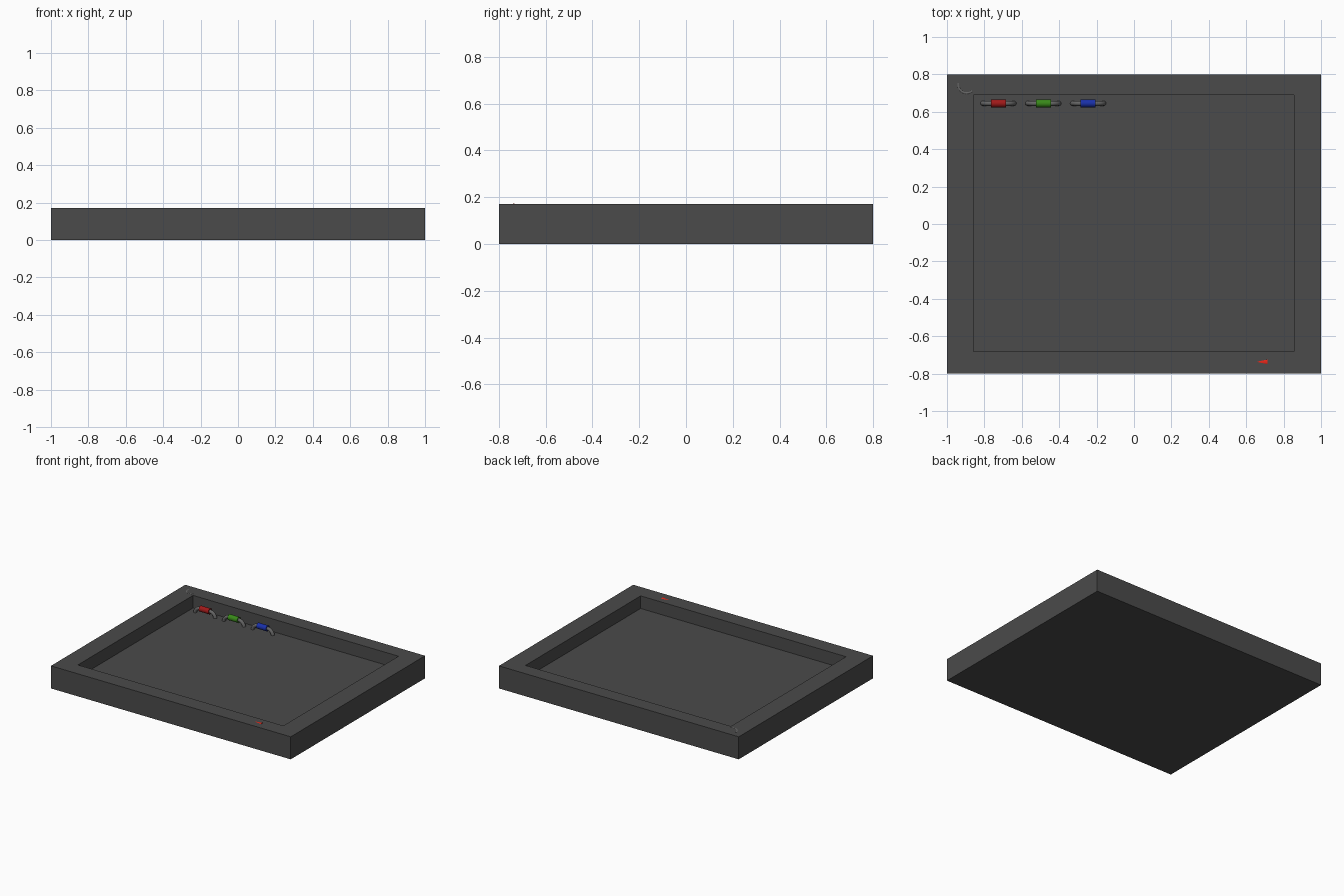
import bpy, bmesh, math
from mathutils import Matrix, Vector

if "Cube" in bpy.data.objects:
    bpy.data.objects.remove(bpy.data.objects["Cube"])

TOP, FLOOR = 0.17, 0.075


def material(name, rgb):
    m = bpy.data.materials.new(name)
    m.diffuse_color = (*rgb, 1)
    m.use_nodes = True
    m.node_tree.nodes["Principled BSDF"].inputs["Base Color"].default_value = m.diffuse_color
    return m


DARK = material("dark_grey", (0.07, 0.07, 0.07))
METAL = material("metal", (0.13, 0.13, 0.13))
RED = material("red", (0.35, 0.01, 0.01))
GREEN = material("green", (0.04, 0.25, 0.01))
BLUE = material("blue", (0.01, 0.03, 0.4))
BRIGHT_RED = material("bright_red", (0.8, 0.02, 0.01))


def finish(bm, name, mat):
    me = bpy.data.meshes.new(name)
    bmesh.ops.recalc_face_normals(bm, faces=bm.faces)
    bm.to_mesh(me)
    bm.free()
    ob = bpy.data.objects.new(name, me)
    me.materials.append(mat)
    bpy.context.collection.objects.link(ob)
    return ob


def smooth(ob):
    bpy.ops.object.select_all(action='DESELECT')
    ob.select_set(True)
    bpy.context.view_layer.objects.active = ob
    bpy.ops.object.shade_smooth_by_angle(angle=math.radians(40))


def tube(name, pts, radius, mat, sides=12):
    # round rod swept along a planar path
    bm = bmesh.new()
    pts = [Vector(p) for p in pts]
    rings = []
    for i, p in enumerate(pts):
        d = pts[min(i + 1, len(pts) - 1)] - pts[max(i - 1, 0)]
        rot = d.to_track_quat('Z', 'Y')
        rings.append([bm.verts.new(p + rot @ Vector((
            radius * math.cos(2 * math.pi * k / sides),
            radius * math.sin(2 * math.pi * k / sides), 0))) for k in range(sides)])
    for a, b in zip(rings, rings[1:]):
        for k in range(sides):
            n = (k + 1) % sides
            bm.faces.new((a[k], a[n], b[n], b[k]))
    bm.faces.new(rings[0])
    bm.faces.new(rings[-1])
    ob = finish(bm, name, mat)
    smooth(ob)
    return ob


# tray: outer box with a recessed floor
bm = bmesh.new()


def loop(x0, x1, y0, y1, z):
    return [bm.verts.new(c) for c in ((x0, y0, z), (x1, y0, z), (x1, y1, z), (x0, y1, z))]


loops = [loop(-1, 1, -0.8, 0.8, 0), loop(-1, 1, -0.8, 0.8, TOP),
         loop(-0.858, 0.856, -0.682, 0.69, TOP), loop(-0.858, 0.856, -0.682, 0.69, FLOOR)]
for a, b in zip(loops, loops[1:]):
    for k in range(4):
        n = (k + 1) % 4
        bm.faces.new((a[k], a[n], b[n], b[k]))
bm.faces.new(loops[0])
bm.faces.new(loops[-1])
finish(bm, "tray", DARK)

# three pulls: coloured sleeve on a bent metal rod
Y, Z = 0.645, 0.113
for label, x, mat in (("red", -0.725, RED), ("green", -0.485, GREEN), ("blue", -0.245, BLUE)):
    arc = [(0.04 + 0.044 * math.sin(t), Z - 0.044 + 0.044 * math.cos(t))
           for t in (math.pi / 2 * i / 8 for i in range(9))]
    arc.append((0.084, FLOOR - 0.01))
    path = [(x - u, Y, z) for u, z in reversed(arc)] + [(x + u, Y, z) for u, z in arc]
    tube(label + "_rod", path, 0.013, METAL)
    tube(label + "_sleeve", [(x - 0.04, Y, Z), (x + 0.04, Y, Z)], 0.021, mat, 24)

# curved wire nearly buried in the back left rim
wire = [(-0.895 + 0.045 * math.cos(t), 0.745 + 0.045 * math.sin(t), TOP - 0.006)
        for t in (math.radians(170 + 14 * i) for i in range(11))]
tube("rim_wire", wire, 0.008, METAL, 10)

# small red pointer nearly flush with the front rim
bm = bmesh.new()
bmesh.ops.create_cone(bm, cap_ends=True, segments=16, radius1=0.013, radius2=0.0, depth=0.078,
                      matrix=Matrix.Translation((0.676, -0.737, TOP - 0.001))
                      @ Matrix.Diagonal((1, 1, 0.25, 1))
                      @ Matrix.Rotation(-math.pi / 2, 4, 'Y'))
smooth(finish(bm, "rim_pointer", BRIGHT_RED))
